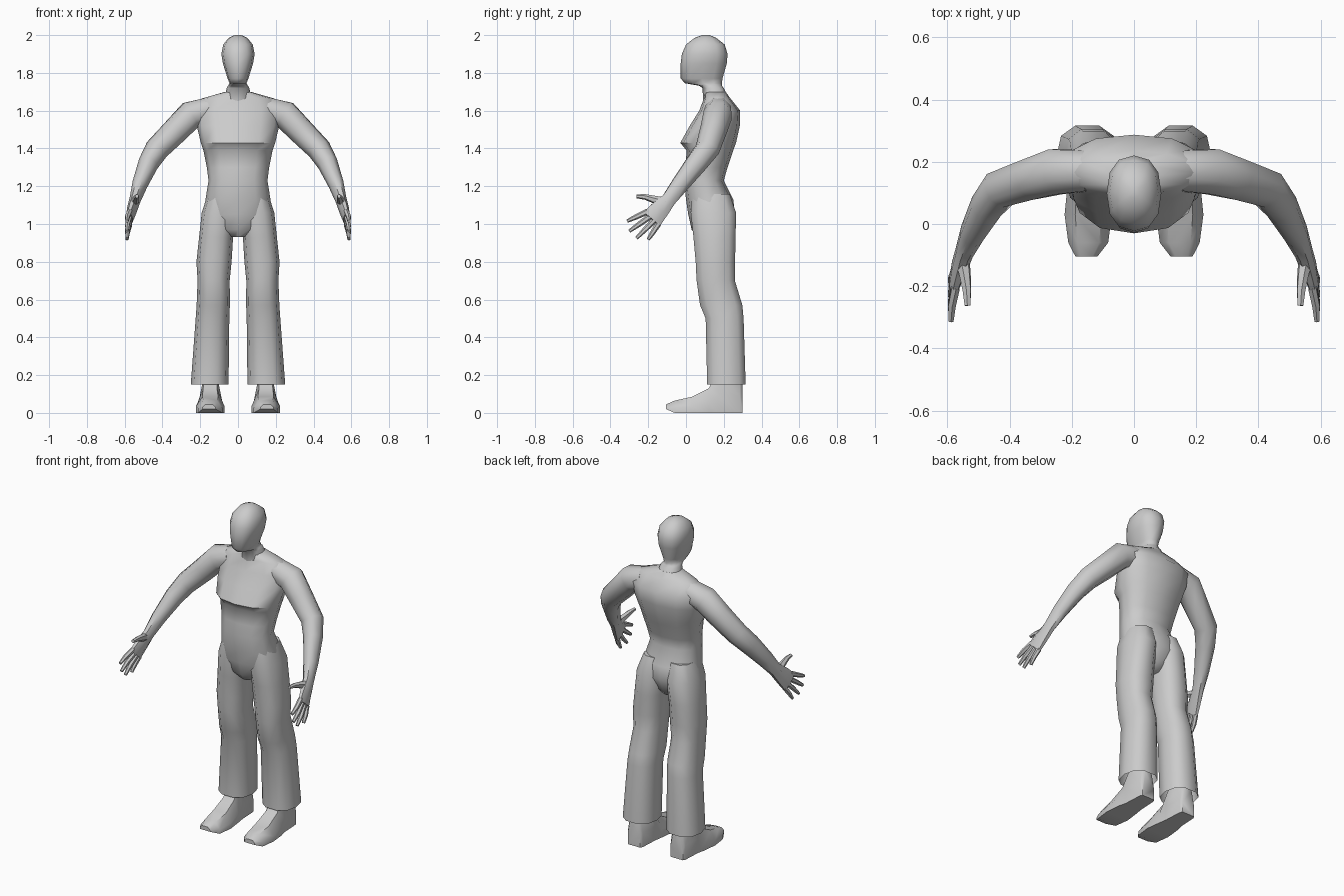
import bpy, bmesh
from math import sin, cos, pi, copysign
from mathutils import Vector

if "Cube" in bpy.data.objects:
    bpy.data.objects.remove(bpy.data.objects["Cube"])


def loft(name, rings, mirror=False, cap_start=True, cap_end=True, angle=50):
    """Skin a list of equal-length vertex rings into one object."""
    bm = bmesh.new()
    vr = [[bm.verts.new(p) for p in r] for r in rings]
    n = len(vr[0])
    for a, b in zip(vr, vr[1:]):
        for i in range(n):
            j = (i + 1) % n
            bm.faces.new((a[i], a[j], b[j], b[i]))
    if cap_start:
        bm.faces.new(vr[0][::-1])
    if cap_end:
        bm.faces.new(vr[-1])
    bmesh.ops.recalc_face_normals(bm, faces=bm.faces)
    me = bpy.data.meshes.new(name)
    bm.to_mesh(me)
    bm.free()
    ob = bpy.data.objects.new(name, me)
    bpy.context.collection.objects.link(ob)
    bpy.ops.object.select_all(action='DESELECT')
    ob.select_set(True)
    bpy.context.view_layer.objects.active = ob
    bpy.ops.object.shade_smooth_by_angle(angle=angle * pi / 180)
    if mirror:
        ob.modifiers.new("mirror", 'MIRROR').use_clip = False
    return ob


def spow(v, e):
    return copysign(abs(v) ** e, v)


def level(z, xc, hw, yf, yb, n=12, e=0.85):
    """Horizontal rounded section: centre x, half width, front y, back y."""
    yc, hy = (yf + yb) / 2, (yb - yf) / 2
    return [(xc + hw * spow(cos(2 * pi * i / n), e),
             yc + hy * spow(sin(2 * pi * i / n), e), z) for i in range(n)]


SPREAD = Vector((0, -0.66, 0.75))      # direction across the palm


def limb(name, pts, n=8):
    """Tube along (x, y, z, thickness, width) points, mirrored."""
    cs = [Vector(p[:3]) for p in pts]
    rings = []
    for k, p in enumerate(pts):
        t = (cs[min(k + 1, len(cs) - 1)] - cs[max(k - 1, 0)]).normalized()
        w = SPREAD - t * SPREAD.dot(t)
        if w.length < 0.2:
            w = Vector((1, 0, 0)).cross(t)
        w.normalize()
        u = t.cross(w)
        rings.append([cs[k] + u * (p[3] * cos(2 * pi * (i + .5) / n) / cos(pi / n))
                      + w * (p[4] * sin(2 * pi * (i + .5) / n) / cos(pi / n))
                      for i in range(n)])
    return loft(name, rings, mirror=True)


# Torso from crotch to neck base: z, half width, front, back
torso = [(.93, .04, .06, .19), (.97, .11, .03, .225), (1.05, .175, .012, .26),
         (1.13, .172, .0, .25), (1.23, .156, -.01, .2), (1.3, .165, .0, .22),
         (1.39, .183, .002, .25), (1.43, .197, -.03, .265), (1.52, .218, .02, .285),
         (1.6, .222, .07, .287), (1.665, .19, .095, .235), (1.7, .068, .1, .21)]
loft("torso", [level(z, 0, *s) for z, *s in torso])

# Neck and head
head = [(1.64, .075, .09, .24), (1.72, .06, .088, .2), (1.732, .053, .07, .19),
        (1.745, .045, -.005, .19), (1.77, .055, -.028, .193), (1.85, .08, -.028, .216),
        (1.9, .088, -.022, .22), (1.95, .078, .0, .205), (1.985, .05, .045, .16),
        (2.0, .018, .085, .125)]
loft("head", [level(z, 0, *s) for z, *s in head], angle=60)

# Trouser legs, open at the hem: z, centre x, half width, front, back
leg = [(.15, .15, .1, .108, .32), (.5, .135, .089, .1, .309), (.57, .131, .088, .07, .303),
       (.7, .129, .085, .052, .263), (.8, .127, .093, .047, .264),
       (.93, .116, .09, .035, .267), (1.06, .1, .092, .02, .27), (1.16, .088, .072, .03, .235)]
loft("trouser_leg", [level(*s, n=10, e=.8) for s in leg], mirror=True, cap_start=False)

# Feet: y, centre x, half width, bottom, top
foot = [(-.105, .153, .035, .02, .045), (-.06, .147, .064, 0, .065), (.03, .147, .076, 0, .085),
        (.12, .148, .066, 0, .13), (.17, .146, .056, 0, .22), (.285, .146, .05, 0, .22),
        (.3, .146, .042, 0, .16)]
shape = [(-1, 0), (-1, .4), (-.55, 1), (.55, 1), (1, .4), (1, 0)]
loft("foot", [[(xc + a * hw, y, zb + b * (zt - zb)) for a, b in shape]
              for y, xc, hw, zb, zt in foot], mirror=True)

# Arms down to the knuckles
limb("arm", [(.15, .17, 1.605, .065, .065), (.25, .168, 1.578, .074, .072),
             (.33, .145, 1.495, .066, .066), (.43, .113, 1.395, .06, .06),
             (.475, .055, 1.32, .05, .056), (.52, -.03, 1.21, .038, .046),
             (.545, -.09, 1.13, .028, .038), (.562, -.14, 1.075, .024, .05),
             (.576, -.183, 1.025, .017, .057)])

# Four fingers fanned across the palm
tips = [(-.2, .918), (-.262, .925), (-.3, .962), (-.312, 1.015)]
for k, (ty, tz) in enumerate(tips):
    base = Vector((.573, -.175, 1.033)) + SPREAD * (k - 1.5) * .029
    tip = Vector((.588, ty, tz))
    mid = base.lerp(tip, .55) + Vector((.004, 0, 0))
    limb(f"finger_{k + 1}", [(*base, .013, .014), (*mid, .012, .012), (*tip, .008, .008)], n=6)

# Thumb
limb("thumb", [(.553, -.105, 1.112, .022, .024), (.542, -.17, 1.13, .016, .018),
               (.537, -.215, 1.143, .013, .013), (.535, -.262, 1.147, .009, .009)], n=6)
